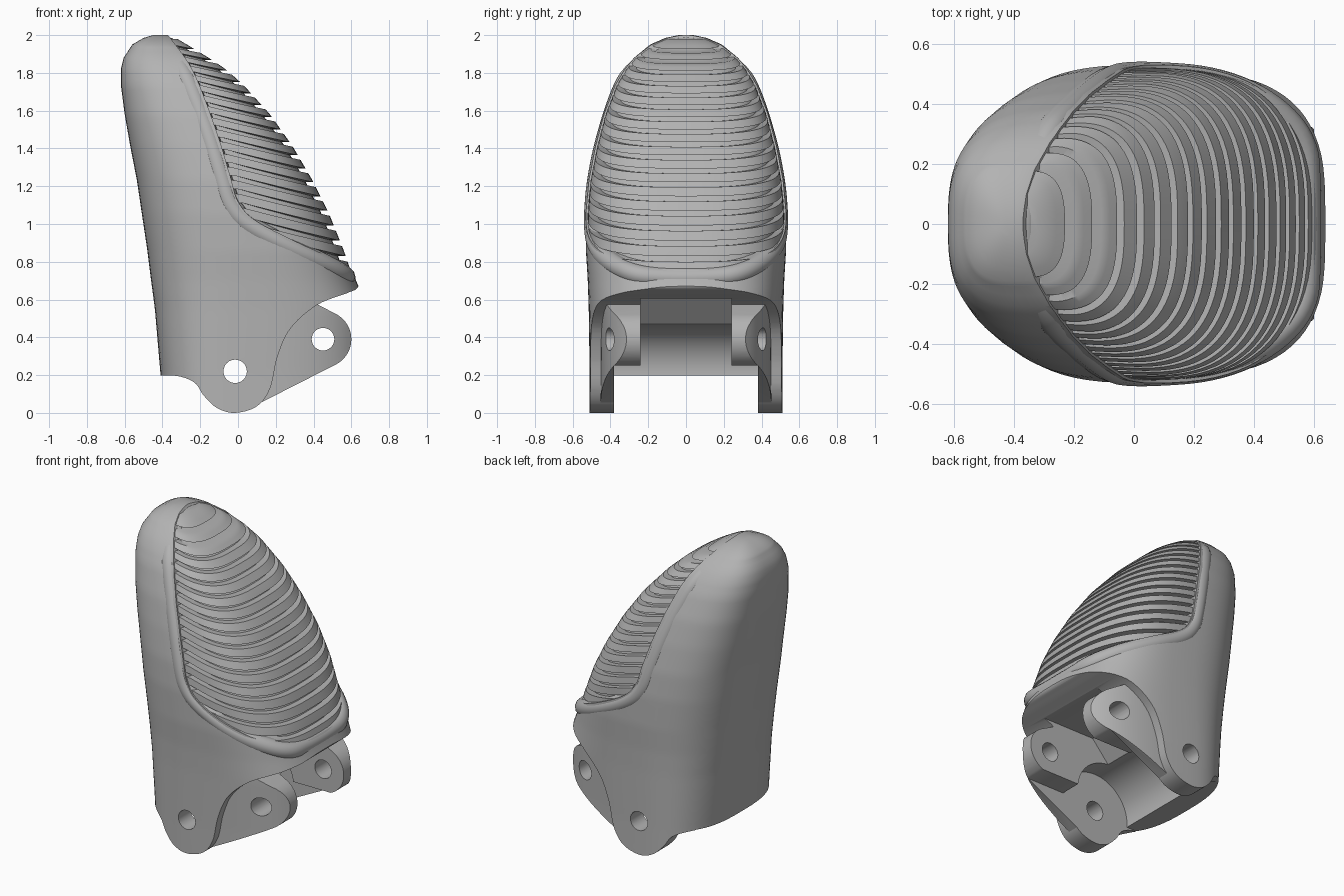
import bpy, bmesh
from math import sin, cos, pi, radians, copysign

if "Cube" in bpy.data.objects:
    bpy.data.objects.remove(bpy.data.objects["Cube"])

grey = bpy.data.materials.new("mid grey")
grey.use_nodes = True
grey.diffuse_color = (0.45, 0.45, 0.45, 1)
grey.node_tree.nodes["Principled BSDF"].inputs["Base Color"].default_value = grey.diffuse_color

POWER = 2.85
# Body profile: height, back x, front x, half width, x of widest point
PROFILE = [
    (-0.05, -0.40, 0.70, 0.51, 0.0), (0.2, -0.41, 0.70, 0.51, 0.0),
    (0.55, -0.44, 0.69, 0.515, 0.03), (0.7, -0.46, 0.625, 0.52, 0.05),
    (0.86, -0.48, 0.57, 0.53, 0.06), (1.06, -0.51, 0.49, 0.53, 0.04),
    (1.23, -0.535, 0.405, 0.515, 0.0), (1.41, -0.57, 0.30, 0.48, -0.06),
    (1.58, -0.60, 0.18, 0.435, -0.14), (1.735, -0.62, 0.04, 0.375, -0.22),
    (1.82, -0.62, -0.055, 0.325, -0.28), (1.88, -0.605, -0.145, 0.275, -0.33),
    (1.95, -0.56, -0.26, 0.19, -0.40), (1.985, -0.50, -0.32, 0.11, -0.42),
    (2.0, -0.45, -0.37, 0.04, -0.42)]


def section(z):
    """Back x, front x, half width and widest x at a height."""
    z = min(max(z, PROFILE[0][0]), PROFILE[-1][0])
    for low, high in zip(PROFILE, PROFILE[1:]):
        if z <= high[0]:
            t = (z - low[0]) / (high[0] - low[0])
            return [a + (b - a) * t for a, b in zip(low[1:], high[1:])]


def half_width(x, z):
    back, front, w, mid = section(z)
    r = (x - mid) / (front - mid) if x > mid else (mid - x) / (mid - back)
    return w * max(0, 1 - min(r, 1) ** POWER) ** (1 / POWER)


def body_point(z, angle, inset, width):
    """Point of the body section at a height, in a direction."""
    back, front, w, mid = section(z)
    front, back = max(front - inset, mid + 0.01), min(back + inset, mid - 0.01)
    c, s = cos(angle), sin(angle)
    reach = front - mid if c > 0 else mid - back
    return (mid + reach * copysign(abs(c) ** (2 / POWER), c),
            max(w * width - inset, 0.01) * copysign(abs(s) ** (2 / POWER), s), z)


def link(name, bm):
    bmesh.ops.recalc_face_normals(bm, faces=bm.faces)
    mesh = bpy.data.meshes.new(name)
    bm.to_mesh(mesh)
    bm.free()
    ob = bpy.data.objects.new(name, mesh)
    bpy.context.collection.objects.link(ob)
    mesh.materials.append(grey)
    return ob


def loft(name, levels, width=1.0, tilt=0.0, sides=80):
    """Skin body sections; each level is (height, inset), rising to the rear by tilt."""
    bm = bmesh.new()
    rings = []
    for z, inset in levels:
        front, mid = section(z)[1], section(z)[3]
        ring = []
        for i in range(sides):
            angle = 2 * pi * i / sides
            x = max(body_point(z, angle, 0, 1)[0], mid - 0.05)
            height = min(z + tilt * (front - x), max(z, 1.98))
            ring.append(bm.verts.new(body_point(height, angle, inset, width)))
        rings.append(ring)
    for a, b in zip(rings, rings[1:]):
        for i in range(sides):
            j = (i + 1) % sides
            bm.faces.new((a[i], a[j], b[j], b[i]))
    bm.faces.new(rings[0])
    bm.faces.new(rings[-1])
    return link(name, bm)


def prism(name, outline, depth):
    """Side outline in x and z, extruded to both sides."""
    bm = bmesh.new()
    face = bm.faces.new([bm.verts.new((x, -depth, z)) for x, z in outline])
    new = bmesh.ops.extrude_face_region(bm, geom=[face])["geom"]
    for v in new:
        if isinstance(v, bmesh.types.BMVert):
            v.co.y = depth
    ob = link(name, bm)
    ob.hide_render = True
    return ob


def arc(cx, cz, r, start, end, n=20):
    angles = [radians(start + (end - start) * i / n) for i in range(n + 1)]
    return [(cx + r * cos(a), cz + r * sin(a)) for a in angles]


def smooth(points, n=6):
    """Rounded path through the points."""
    p = [points[0]] + points + [points[-1]]
    out = []
    for a, b, c, d in zip(p, p[1:], p[2:], p[3:]):
        for i in range(n):
            t = i / n
            out.append(tuple(
                b[k] + 0.5 * t * (c[k] - a[k] + t * (2 * a[k] - 5 * b[k] + 4 * c[k] - d[k]
                                  + t * (3 * (b[k] - c[k]) + d[k] - a[k]))) for k in (0, 1)))
    return out + [points[-1]]


def activate(ob):
    bpy.ops.object.select_all(action='DESELECT')
    ob.select_set(True)
    bpy.context.view_layer.objects.active = ob


def boolean(ob, tool, operation):
    mod = ob.modifiers.new("cut", 'BOOLEAN')
    mod.object, mod.operation, mod.solver = tool, operation, 'EXACT'
    activate(ob)
    bpy.ops.object.modifier_apply(modifier=mod.name)


# Shell: body trimmed by its side outline
pad_edge = [(-0.37, 2.0), (-0.26, 1.85), (-0.19, 1.7), (-0.10, 1.45), (-0.04, 1.25),
            (0.0, 1.12), (0.09, 1.02), (0.3, 0.91), (0.47, 0.83), (0.6, 0.76)]
lower_edge = [(0.64, 0.73), (0.635, 0.665), (0.58, 0.635), (0.42, 0.572), (0.28, 0.45),
              (0.21, 0.3), (0.17, 0.13), (0.1, 0.035), (-0.015, 0.0), (-0.11, 0.025),
              (-0.18, 0.09), (-0.23, 0.16), (-0.32, 0.195), (-0.42, 0.195)]
levels = [(-0.05 + 2.05 * i / 70, 0) for i in range(66)]
levels += [(z, 0) for z in (1.88, 1.91, 1.935, 1.95, 1.97, 1.985, 1.993, 2.0)]
shell = loft("shell", levels)
outline = [(-1, 0.195), (-1, 2.1), (-0.40, 2.1)] + smooth(pad_edge) + smooth(lower_edge)
tools = [prism("shell_outline", outline, 1)]
boolean(shell, tools[0], 'INTERSECT')

# Hinge lugs: narrower body trimmed to a link shape
lugs = loft("hinge_lugs", levels[:26], 0.89)
outline = (arc(-0.015, 0.215, 0.205, 180, 298) + arc(0.45, 0.39, 0.15, -62, 60)
           + [(0.42, 0.575), (0.39, 0.64), (-0.1, 0.64)])
tools.append(prism("lug_outline", outline, 1))
boolean(lugs, tools[1], 'INTERSECT')

# Hinge cavity, slot between lugs, and pin holes
lower = [(-1, -0.2), (1, -0.2), (1, 0.25), (0.22, 0.25), (0.18, 0.199), (-1, 0.199)]
cutters = [
    prism("pivot_clearance", arc(-0.015, 0.22, 0.25, 0, 354, 59), 0.38),
    prism("lower_clearance", lower, 0.38),
    prism("lug_slot", [(0, -0.2), (1, -0.2), (1, 0.605), (0.12, 0.605), (0, 0.47)], 0.24),
    prism("rear_pin_hole", arc(-0.015, 0.22, 0.062, 0, 345, 23), 1),
    prism("front_pin_hole", arc(0.45, 0.39, 0.06, 0, 345, 23), 1)]
for cutter in cutters:
    for ob in (shell, lugs):
        boolean(ob, cutter, 'DIFFERENCE')
for tool in tools + cutters:
    bpy.data.objects.remove(tool)

# Grip pad: ribs separated by grooves that climb towards the rear, closer near the tip
skin, depth = 0.01, 0.05
levels = [(0.68, skin), (0.74, skin)]
z = 0.8
while z < 1.94:
    pitch = 0.083 - 0.025 * (z - 0.8)
    groove = 0.36 * pitch
    levels += [(z, skin), (z, depth), (z + groove, depth), (z + groove, skin)]
    levels.append((z + (pitch + groove) / 2, skin))
    z += pitch
levels.append((1.98, skin))
pad = loft("grip_pad", levels, tilt=0.25)

# Rolled rim following the pad opening
side = []
for x, z in pad_edge[1:]:
    x, z = x - 0.04, z - 0.03
    side.append((x, max(half_width(x, z) - 0.043, 0.02), z))
front_x = section(0.72)[1] - 0.05
loop = [(-0.40, 0, 1.975)] + side + [(front_x, 0.12, 0.715), (front_x, -0.12, 0.715)]
loop += [(x, -y, z) for x, y, z in reversed(side)]
curve = bpy.data.curves.new("rim", 'CURVE')
curve.dimensions = '3D'
curve.bevel_depth, curve.bevel_resolution = 0.055, 4
spline = curve.splines.new('NURBS')
spline.points.add(len(loop) - 1)
for point, co in zip(spline.points, loop):
    point.co = (*co, 1)
spline.use_cyclic_u = True
spline.order_u, spline.resolution_u = 3, 6
curve.materials.append(grey)
rim = bpy.data.objects.new("rim", curve)
bpy.context.collection.objects.link(rim)
activate(rim)
bpy.ops.object.convert(target='MESH')
rim = bpy.context.view_layer.objects.active

for ob in (shell, lugs, pad, rim):
    activate(ob)
    bpy.ops.object.shade_smooth_by_angle(angle=radians(35))
